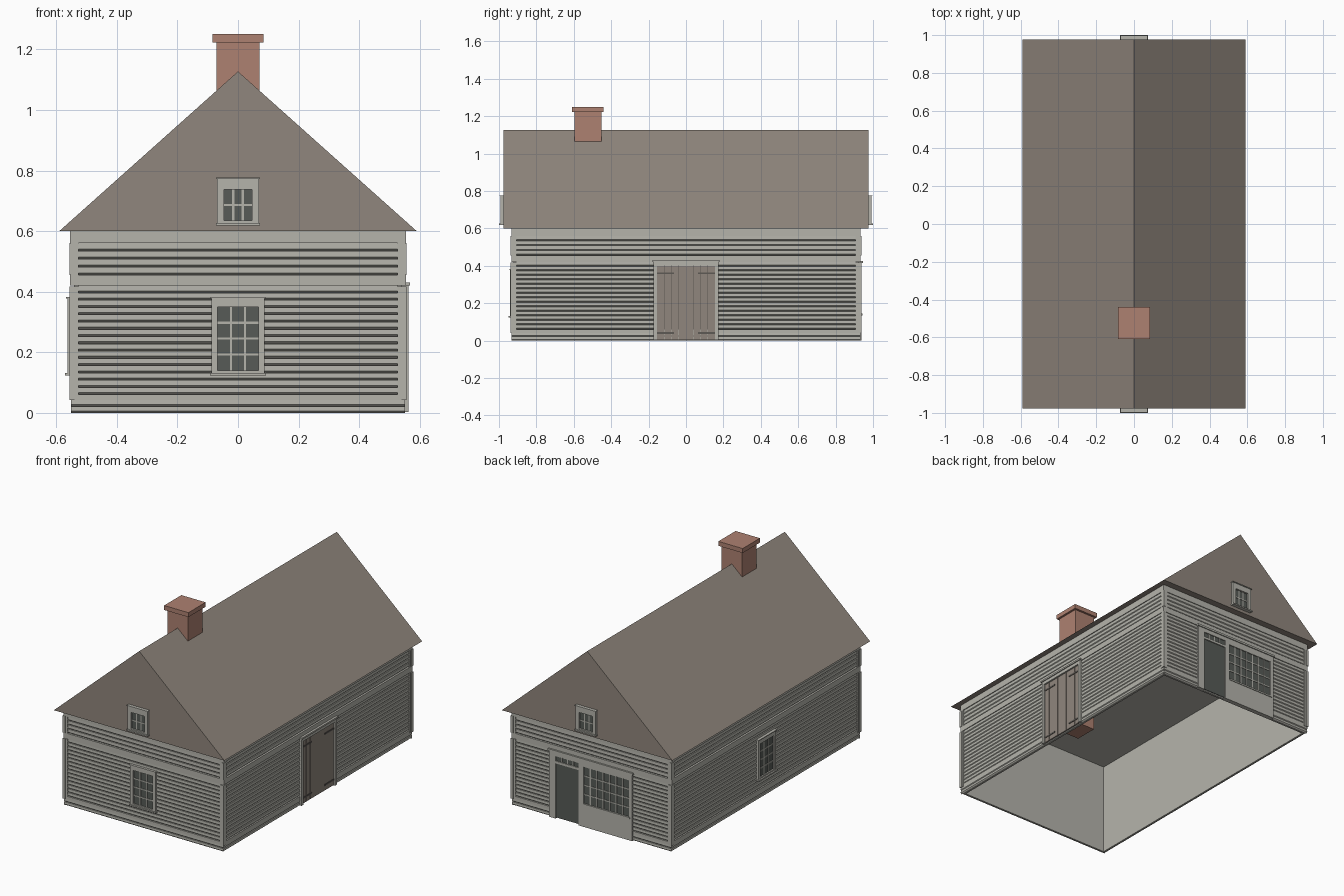
import bpy, bmesh
from math import radians
from mathutils import Matrix, Vector

cube = bpy.data.objects.get("Cube")
if cube:
    bpy.data.objects.remove(cube, do_unlink=True)


def material(name, rgb):
    m = bpy.data.materials.new(name)
    m.use_nodes = True
    m.diffuse_color = (*rgb, 1)
    m.node_tree.nodes["Principled BSDF"].inputs["Base Color"].default_value = (*rgb, 1)
    return m


GREY = material("weathered_grey", (.46, .455, .41))
BROWN = material("brown_wood", (.28, .24, .205))
BRICK = material("red_brick", (.42, .22, .165))
GLASS = material("dark_glass", (.095, .105, .095))
IRON = material("dark_iron", (.11, .1, .09))

# Wall name: turn about z, outward distance of siding, half width to the corner
FRONT, RIGHT, BACK, LEFT = [
    ("front", 0, .93, .557), ("right", 90, .55, .937),
    ("back", 180, .93, .557), ("left", 270, .55, .937)]
WALLS = (FRONT, RIGHT, BACK, LEFT)


class Part:
    """Mesh built in wall space: u along the wall, d outward, z up."""

    def __init__(self, name, mat, turn=0):
        self.name, self.mat = name, mat
        self.bm = bmesh.new()
        self.rot = Matrix.Rotation(radians(turn), 4, 'Z')

    def box(self, u0, u1, d0, d1, z0, z1):
        size = Matrix.Diagonal((u1 - u0, d1 - d0, z1 - z0, 1))
        mid = Vector(((u0 + u1) / 2, -(d0 + d1) / 2, (z0 + z1) / 2))
        bmesh.ops.create_cube(self.bm, size=1, matrix=Matrix.Translation(mid) @ size)

    def strip(self, profile, u0, u1):
        """Sweep an open (d, z) profile along the wall."""
        rows = [[self.bm.verts.new((u, -d, z)) for u in (u0, u1)] for d, z in profile]
        for a, b in zip(rows, rows[1:]):
            self.bm.faces.new((a[0], a[1], b[1], b[0]))

    def done(self):
        self.bm.transform(self.rot)
        mesh = bpy.data.meshes.new(self.name)
        self.bm.to_mesh(mesh)
        self.bm.free()
        mesh.materials.append(self.mat)
        obj = bpy.data.objects.new(self.name, mesh)
        bpy.context.scene.collection.objects.link(obj)
        return obj


def courses(part, z0, z1, n, u0, u1, d):
    """Lapped boards with an undercut lower lip."""
    h = (z1 - z0) / n
    profile = []
    for i in range(n):
        z = z0 + i * h
        profile += [(d - .008, z), (d, z + .007), (d - .001, z + h)]
    profile.append((d - .008, z1))
    part.strip(profile, u0, u1)


def glazing(name, wall, u0, u1, z0, z1, cols, rows, d, bar=.007):
    """Glass plate with a grid of bars in front."""
    glass = Part(name + "_glass", GLASS, wall[1])
    glass.box(u0, u1, d - .006, d + .003, z0, z1)
    glass.done()
    bars = Part(name + "_bars", GREY, wall[1])
    for i in range(1, cols):
        u = u0 + (u1 - u0) * i / cols
        bars.box(u - bar / 2, u + bar / 2, d, d + .006, z0, z1)
    for j in range(1, rows):
        z = z0 + (z1 - z0) * j / rows
        bars.box(u0, u1, d, d + .006, z - bar / 2, z + bar / 2)
    bars.done()


def window(name, wall, w, z0, z1, rows, d, edge, head, depth, lip):
    """Cased window with three columns of panes; w, z0, z1 bound the glass."""
    glazing(name, wall, -w, w, z0, z1, 3, rows, d)
    case = Part(name + "_casing", GREY, wall[1])
    o = w + edge
    for s in (-1, 1):
        a, b = sorted((s * w, s * o))
        case.box(a, b, d - .01, d + depth, z0 - .01, z1 + head)
    case.box(-w, w, d - .01, d + depth, z1, z1 + head)
    case.box(-w, w, d - .01, d + depth, z0 - .01, z0)
    case.box(-o - .004, o + .004, d - .01, d + lip, z0 - .016, z0 - .008)
    case.box(-o - .003, o + .003, d - .01, d + lip - .003, z1 + head, z1 + head + .005)
    case.done()


# Walls: shell, siding and trim on each side
for name, turn, d, u in WALLS:
    shell = Part(name + "_wall", GREY, turn)
    shell.box(-u + .015, u - .015, d - .02, d - .008, 0, .6)
    shell.done()

    siding = Part(name + "_siding", GREY, turn)
    courses(siding, .06, .42, 15, -u + .03, u - .03, d)
    courses(siding, .455, .56, 4, -u + .03, u - .03, d)
    siding.done()

    trim = Part(name + "_trim", GREY, turn)
    edge = u - .005
    courses(trim, 0, .042, 2, -edge, edge, d + .002)
    trim.box(-u + .03, u - .03, d - .01, d + .001, .042, .06)
    trim.box(-edge, edge, d - .01, d + .004, .42, .455)
    trim.box(-edge, edge, d - .01, d + .004, .56, .6)
    for s in (-1, 1):
        for z0, z1 in ((.042, .418), (.455, .56)):
            a, b = sorted((s * (u - .03), s * (u - .007)))
            trim.box(a, b, d - .01, d + .004, z0, z1)
            a, b = sorted((s * (u - .007), s * u))
            trim.box(a, b, d - .01, d + .007, z0, z1)
    trim.done()

ceiling = Part("ceiling", GREY)
ceiling.box(-.54, .54, -.92, .92, .575, .598)
ceiling.done()

# Roof: solid gabled prism
roof = Part("roof", BROWN)
ends = [[roof.bm.verts.new((x, y, z)) for x, z in ((-.59, .6), (.59, .6), (0, 1.127))]
        for y in (-.977, .977)]
roof.bm.faces.new(ends[0])
roof.bm.faces.new(ends[1][::-1])
for i in range(3):
    j = (i + 1) % 3
    roof.bm.faces.new((ends[0][j], ends[0][i], ends[1][i], ends[1][j]))
bmesh.ops.recalc_face_normals(roof.bm, faces=roof.bm.faces)
roof.done()

# Chimney
chimney = Part("chimney", BRICK)
chimney.box(-.071, .071, .453, .597, .46, 1.222)
chimney.box(-.084, .084, .44, .61, 1.222, 1.25)
chimney.done()

# Windows
window("front_window", FRONT, .068, .14, .35, 4, .93, .02, .027, .012, .018)
window("left_window", LEFT, .068, .14, .35, 4, .55, .02, .027, .012, .021)
for wall in (FRONT, BACK):
    window(wall[0] + "_attic_window", wall, .047, .635, .737, 2, .977, .022, .035, .014, .023)

# Double plank door on the right wall
d = RIGHT[2]
leaf = Part("plank_door_backing", IRON, RIGHT[1])
leaf.box(-.156, .156, d - .01, d + .001, .004, .4)
leaf.done()
planks = Part("plank_door", BROWN, RIGHT[1])
step = .156 / 4
for i in range(-4, 4):
    planks.box(i * step + .001, (i + 1) * step - .001, d - .01, d + .004, .006, .398)
planks.done()
straps = Part("door_hinges", IRON, RIGHT[1])
for s in (-1, 1):
    for z in (.04, .36):
        a, b = sorted((s * .065, s * .155))
        straps.box(a, b, d, d + .007, z - .005, z + .005)
straps.done()
frame = Part("plank_door_frame", GREY, RIGHT[1])
for s in (-1, 1):
    a, b = sorted((s * .156, s * .175))
    frame.box(a, b, d - .01, d + .012, .003, .42)
frame.box(-.156, .156, d - .01, d + .012, .4, .42)
frame.box(-.18, .18, d - .01, d + .018, .42, .43)
frame.done()

# Shop front on the back wall: glazed door, transom and wide window
d = BACK[2]
glazing("shop_window", BACK, -.052, .262, .145, .375, 7, 4, d)
glazing("shop_transom", BACK, -.245, -.085, .36, .39, 4, 1, d)
door = Part("shop_door", GLASS, BACK[1])
door.box(-.245, -.085, d - .01, d + .003, .005, .345)
door.done()
surround = Part("shop_surround", GREY, BACK[1])
for a, b, z0, z1 in ((-.29, -.245, 0, .42), (-.085, -.052, 0, .42), (.262, .285, 0, .42),
                     (-.052, .262, 0, .14), (-.052, .262, .375, .42),
                     (-.245, -.085, .39, .42), (-.245, -.085, .345, .36)):
    surround.box(a, b, d - .01, d + .009, z0, z1)
surround.box(-.052, .27, d, d + .013, .135, .145)
surround.box(-.297, .292, d - .01, d + .015, .415, .427)
surround.done()
